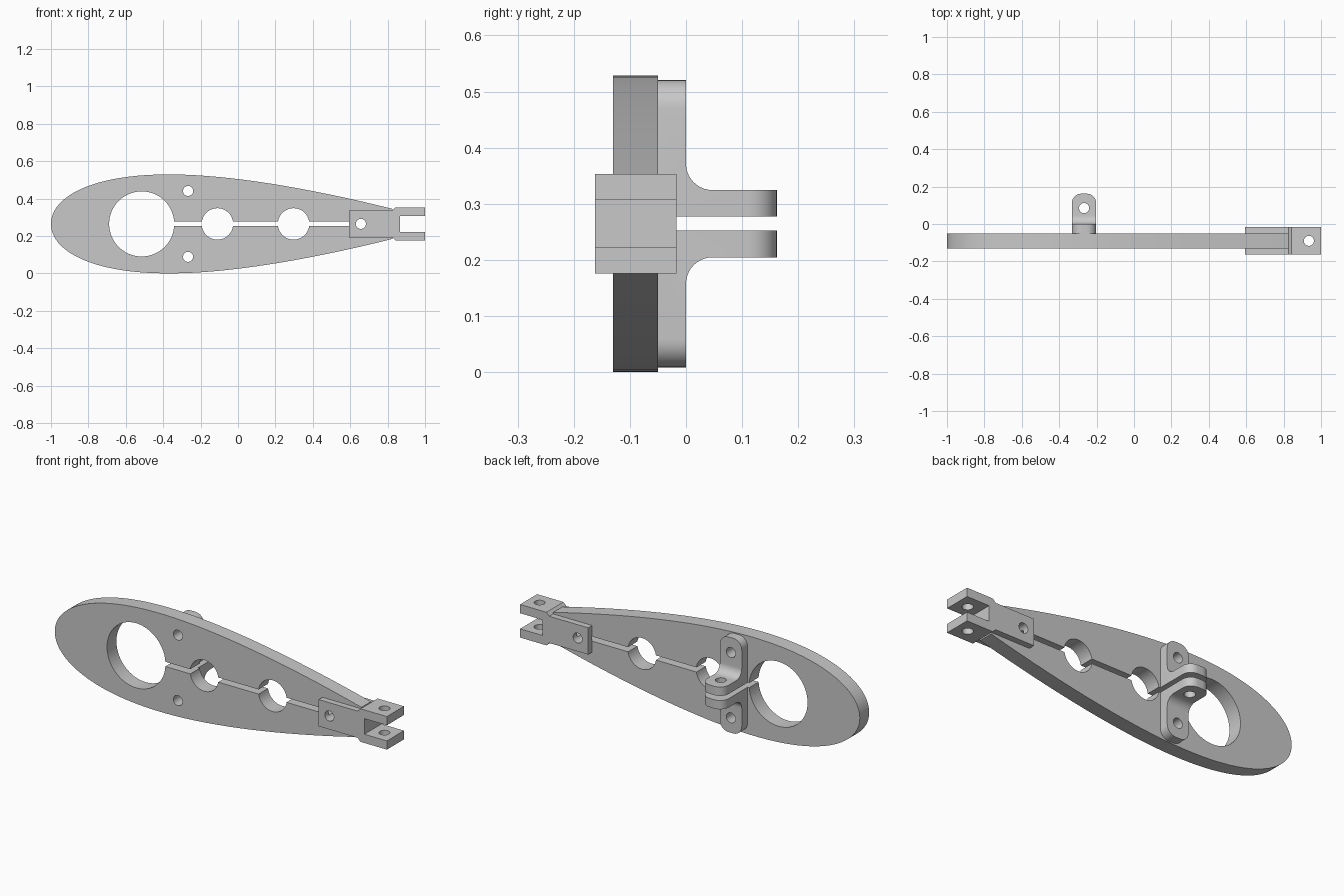
import bpy, bmesh, math
from mathutils import Matrix, Vector

if "Cube" in bpy.data.objects:
    bpy.data.objects.remove(bpy.data.objects["Cube"])

CZ = 0.2645                     # height of the symmetry plane
PLATE = (-0.13, -0.05)          # front and back of the plate
CHEEKS = (-0.162, -0.017)       # front and back of the clevis
TAIL = 0.826                    # where the plate ends inside the clevis

grey = bpy.data.materials.new("light_grey")
grey.diffuse_color = (0.58, 0.58, 0.58, 1)
grey.use_nodes = True
grey.node_tree.nodes["Principled BSDF"].inputs["Base Color"].default_value = grey.diffuse_color


def finish(bm, name):
    bmesh.ops.recalc_face_normals(bm, faces=bm.faces)
    mesh = bpy.data.meshes.new(name)
    bm.to_mesh(mesh)
    bm.free()
    mesh.materials.append(grey)
    obj = bpy.data.objects.new(name, mesh)
    bpy.context.collection.objects.link(obj)
    return obj


def prism(points, shift):
    """Extrude a closed 3D outline along the shift vector."""
    bm = bmesh.new()
    face = bm.faces.new([bm.verts.new(p) for p in points])
    out = bmesh.ops.extrude_face_region(bm, geom=[face])
    moved = [v for v in out["geom"] if isinstance(v, bmesh.types.BMVert)]
    bmesh.ops.translate(bm, verts=moved, vec=shift)
    # extruding a lone face may drop it, so close the start cap if needed
    bmesh.ops.holes_fill(bm, edges=[e for e in bm.edges if e.is_boundary], sides=0)
    return bm


def box(x, y, z):
    outline = [(x[0], y[0], z[0]), (x[1], y[0], z[0]), (x[1], y[0], z[1]), (x[0], y[0], z[1])]
    return finish(prism(outline, (0, y[1] - y[0], 0)), "cutter")


def rod(centre, radius, axis, length=1.0, sides=32):
    bm = bmesh.new()
    turn = Vector((0, 0, 1)).rotation_difference(Vector(axis)).to_matrix().to_4x4()
    bmesh.ops.create_cone(bm, cap_ends=True, segments=sides, radius1=radius, radius2=radius,
                          depth=length, matrix=Matrix.Translation(centre) @ turn)
    return finish(bm, "cutter")


def cut(obj, cutters):
    """Subtract the cutters, then remove them and shade the result."""
    bpy.context.view_layer.objects.active = obj
    for c in cutters:
        mod = obj.modifiers.new("cut", 'BOOLEAN')
        mod.operation, mod.solver, mod.object = 'DIFFERENCE', 'EXACT', c
        bpy.ops.object.modifier_apply(modifier=mod.name)
        bpy.data.objects.remove(c)
    bpy.ops.object.select_all(action='DESELECT')
    obj.select_set(True)
    bpy.ops.object.shade_smooth_by_angle(angle=math.radians(30))


# Streamlined plate: symmetric aerofoil outline, cut off at the tail
CHORD, THICK, N = 2.1, 0.529, 40


def half_height(x):
    u = (x + 1) / CHORD
    return 5 * THICK * (0.2969 * math.sqrt(u) - 0.126 * u - 0.3516 * u**2
                        + 0.2843 * u**3 - 0.1015 * u**4)


xs = [-1 + (TAIL + 1) * (i / N) ** 2 for i in range(N + 1)]
outline = [(x, PLATE[0], CZ + half_height(x)) for x in xs]
outline += [(x, PLATE[0], CZ - half_height(x)) for x in reversed(xs[1:])]
plate = finish(prism(outline, (0, PLATE[1] - PLATE[0], 0)), "aerofoil_plate")
Y = (0, 1, 0)
cut(plate, [
    rod((-0.515, 0, CZ), 0.174, Y, sides=64),       # large bore
    rod((-0.11, 0, CZ), 0.084, Y, sides=48),        # clamp bores
    rod((0.297, 0, CZ), 0.084, Y, sides=48),
    box((-0.42, 0.9), (-0.3, 0.1), (CZ - 0.0125, CZ + 0.0125)),   # clamping slit
    rod((-0.267, 0, CZ + 0.176), 0.027, Y),         # bolt holes
    rod((-0.267, 0, CZ - 0.176), 0.027, Y),
    rod((0.657, 0, CZ), 0.027, Y),
])

# Forked clevis on the tail
side = [(0.594, 0.072), (TAIL, 0.072), (0.843, 0.089), (1.0, 0.089)]
outline = [(x, CHEEKS[0], CZ + h) for x, h in side]
outline += [(x, CHEEKS[0], CZ - h) for x, h in reversed(side)]
clevis = finish(prism(outline, (0, CHEEKS[1] - CHEEKS[0], 0)), "tail_clevis")
cut(clevis, [
    box((0.5, TAIL), PLATE, (0, 0.6)),                          # plate slot
    box((0.866, 1.1), (-0.3, 0.1), (CZ - 0.042, CZ + 0.042)),   # prong slot
    rod((0.657, 0, CZ), 0.027, Y),
    rod((0.935, -0.09, CZ), 0.027, (0, 0, 1)),
])

# Pair of angle brackets on the back, mirrored across the slit
X0, X1, TIP, TOP, R = -0.332, -0.202, 0.162, 0.256, 0.047
fillet = [(R - R * math.sin(a), 0.06 + R - R * math.cos(a))
          for a in (math.pi / 2 * i / 10 for i in range(11))]
profile = [(PLATE[1], 0.0125), (TIP, 0.0125), (TIP, 0.06)] + fillet + [(0, TOP), (PLATE[1], TOP)]
for s, name in ((1, "upper_bracket"), (-1, "lower_bracket")):
    bm = prism([(X0, y, CZ + s * h) for y, h in profile], (X1 - X0, 0, 0))
    corners = []                                    # corners of the tab and flange ends
    for e in bm.edges:
        a, b = (v.co for v in e.verts)
        at_tip = min(a.y, b.y) > TIP - 1e-4
        at_top = min(s * (a.z - CZ), s * (b.z - CZ)) > TOP - 1e-4
        if abs(a.x - b.x) < 1e-4 and (at_tip or at_top):
            corners.append(e)
    bmesh.ops.bevel(bm, geom=corners, offset=0.05, offset_type='OFFSET', segments=8,
                    profile=0.5, affect='EDGES')
    bracket = finish(bm, name)
    cut(bracket, [
        rod((-0.267, 0, CZ + s * 0.176), 0.027, Y),
        rod((-0.267, 0.085, CZ + s * 0.036), 0.027, (0, 0, 1), length=0.12),
    ])
